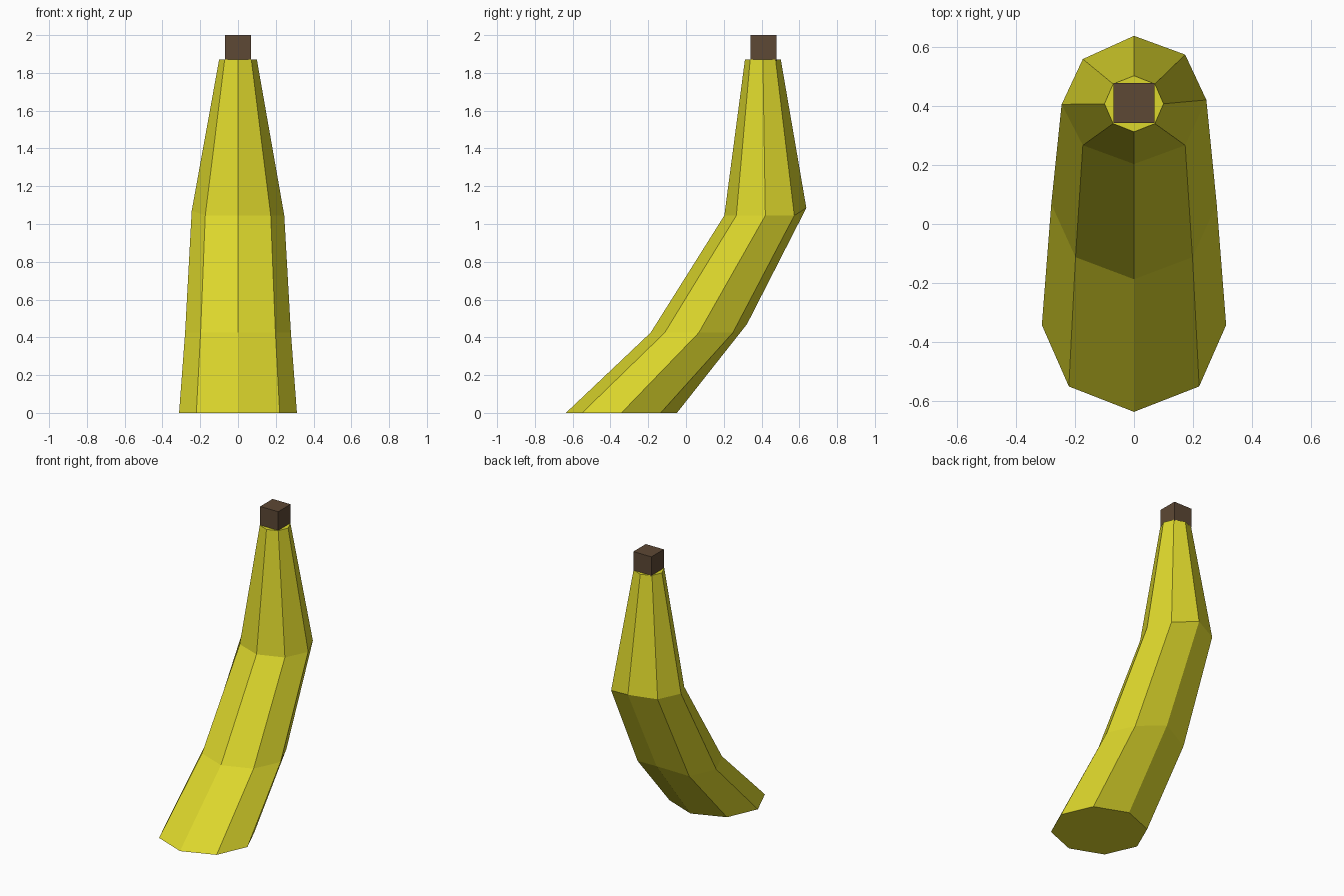
import bpy, bmesh, math

if "Cube" in bpy.data.objects:
    bpy.data.objects.remove(bpy.data.objects["Cube"])


def colour(obj, name, rgb):
    mat = bpy.data.materials.new(name)
    mat.diffuse_color = (*rgb, 1)
    mat.use_nodes = True
    mat.node_tree.nodes["Principled BSDF"].inputs["Base Color"].default_value = mat.diffuse_color
    obj.data.materials.append(mat)


# Curved fruit: octagonal rings of (y centre, z, x radius, y radius, back ridge lift, left lift)
rings = [(-0.342, 0.0, 0.312, 0.294, 0.0, 0.0),
         (0.068, 0.425, 0.280, 0.255, 0.045, 0.0),
         (0.420, 1.045, 0.245, 0.217, 0.040, 0.025),
         (0.407, 1.870, 0.100, 0.095, 0.0, 0.0)]

bm = bmesh.new()
loops = []
for yc, z, rx, ry, ridge, left in rings:
    loop = []
    for i in range(8):
        a = math.tau * i / 8          # i = 0 is the front, 2 right, 4 back, 6 left
        lift = ridge if i == 4 else left if i in (5, 6) else 0
        loop.append(bm.verts.new((rx * math.sin(a),
                                  yc - ry * math.cos(a) - 0.6 * (lift if i in (5, 6) else 0),
                                  z + lift)))
    loops.append(loop)
for lo, hi in zip(loops, loops[1:]):
    for i in range(8):
        j = (i + 1) % 8
        bm.faces.new((lo[i], lo[j], hi[j], hi[i]))
bm.faces.new(loops[0][::-1])
bm.faces.new(loops[-1])
bmesh.ops.recalc_face_normals(bm, faces=bm.faces)
mesh = bpy.data.meshes.new("fruit")
bm.to_mesh(mesh)
bm.free()
fruit = bpy.data.objects.new("fruit", mesh)
bpy.context.collection.objects.link(fruit)
colour(fruit, "yellow_peel", (0.72, 0.68, 0.025))

# Square stem on top
bpy.ops.mesh.primitive_cube_add(size=1, location=(0, 0.41, 1.931))
stem = bpy.context.object
stem.name = "stem"
stem.scale = (0.138, 0.136, 0.138)
colour(stem, "brown_stem", (0.11, 0.065, 0.035))
